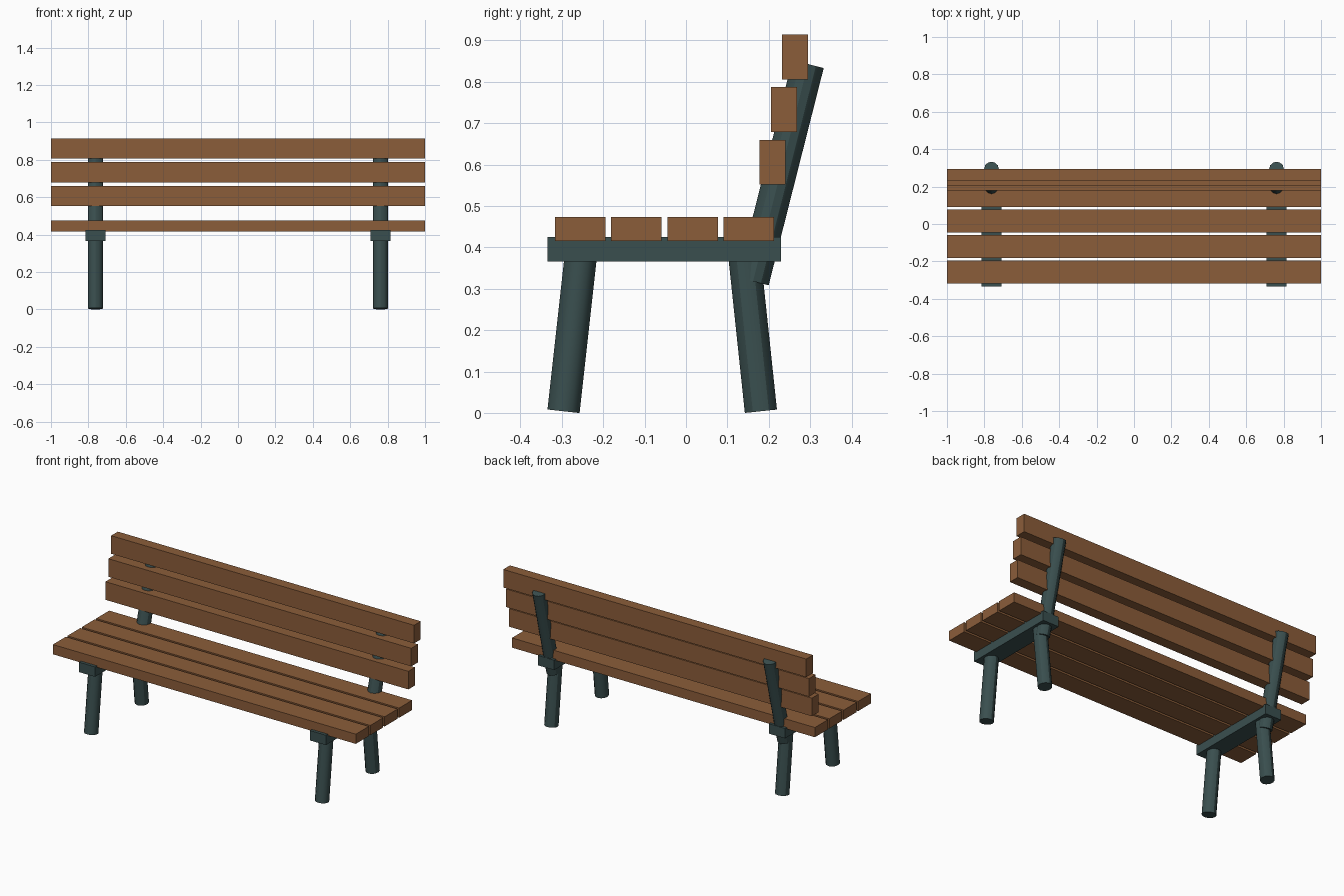
import bpy
from mathutils import Vector

if "Cube" in bpy.data.objects:
    bpy.data.objects.remove(bpy.data.objects["Cube"])


def material(name, rgb):
    m = bpy.data.materials.new(name)
    m.diffuse_color = (*rgb, 1)
    m.use_nodes = True
    m.node_tree.nodes["Principled BSDF"].inputs["Base Color"].default_value = m.diffuse_color
    return m


WOOD = material("warm brown wood", (0.26, 0.11, 0.042))
METAL = material("dark green metal", (0.042, 0.078, 0.078))


def box(name, x, y, z, mat):
    """Box from (min, max) ranges on each axis."""
    bpy.ops.mesh.primitive_cube_add(size=1, location=[sum(r) / 2 for r in (x, y, z)])
    ob = bpy.context.object
    ob.scale = [r[1] - r[0] for r in (x, y, z)]
    bpy.ops.object.transform_apply(location=False, rotation=False, scale=True)
    ob.name = name
    ob.data.materials.append(mat)


def tube(name, start, end, radius, mat):
    """Round post between two points."""
    a, b = Vector(start), Vector(end)
    bpy.ops.mesh.primitive_cylinder_add(vertices=12, radius=radius, depth=(b - a).length,
                                        location=(a + b) / 2)
    ob = bpy.context.object
    ob.rotation_euler = (b - a).to_track_quat('Z', 'Y').to_euler()
    ob.name = name
    ob.data.materials.append(mat)
    bpy.ops.object.shade_smooth_by_angle()


# Seat slats
for i in range(4):
    y = -0.317 + i * 0.136
    box(f"seat_slat_{i + 1}", (-1, 1), (y, y + 0.122), (0.416, 0.474), WOOD)

# Backrest slats, each stepped back and up
for i in range(3):
    y, z = 0.178 + i * 0.027, 0.552 + i * 0.127
    box(f"back_slat_{i + 1}", (-1, 1), (y, y + 0.063), (z, z + 0.108), WOOD)

# Supports at both ends
for side, x in (("left", -0.762), ("right", 0.762)):
    box(f"{side}_seat_beam", (x - 0.053, x + 0.053), (-0.335, 0.23), (0.366, 0.425), METAL)
    tube(f"{side}_front_leg", (x, -0.296, 0.004), (x, -0.252, 0.40), 0.039, METAL)
    tube(f"{side}_rear_leg", (x, 0.181, 0.004), (x, 0.139, 0.40), 0.039, METAL)
    tube(f"{side}_back_post", (x, 0.162, 0.318), (x, 0.295, 0.843), 0.039, METAL)
